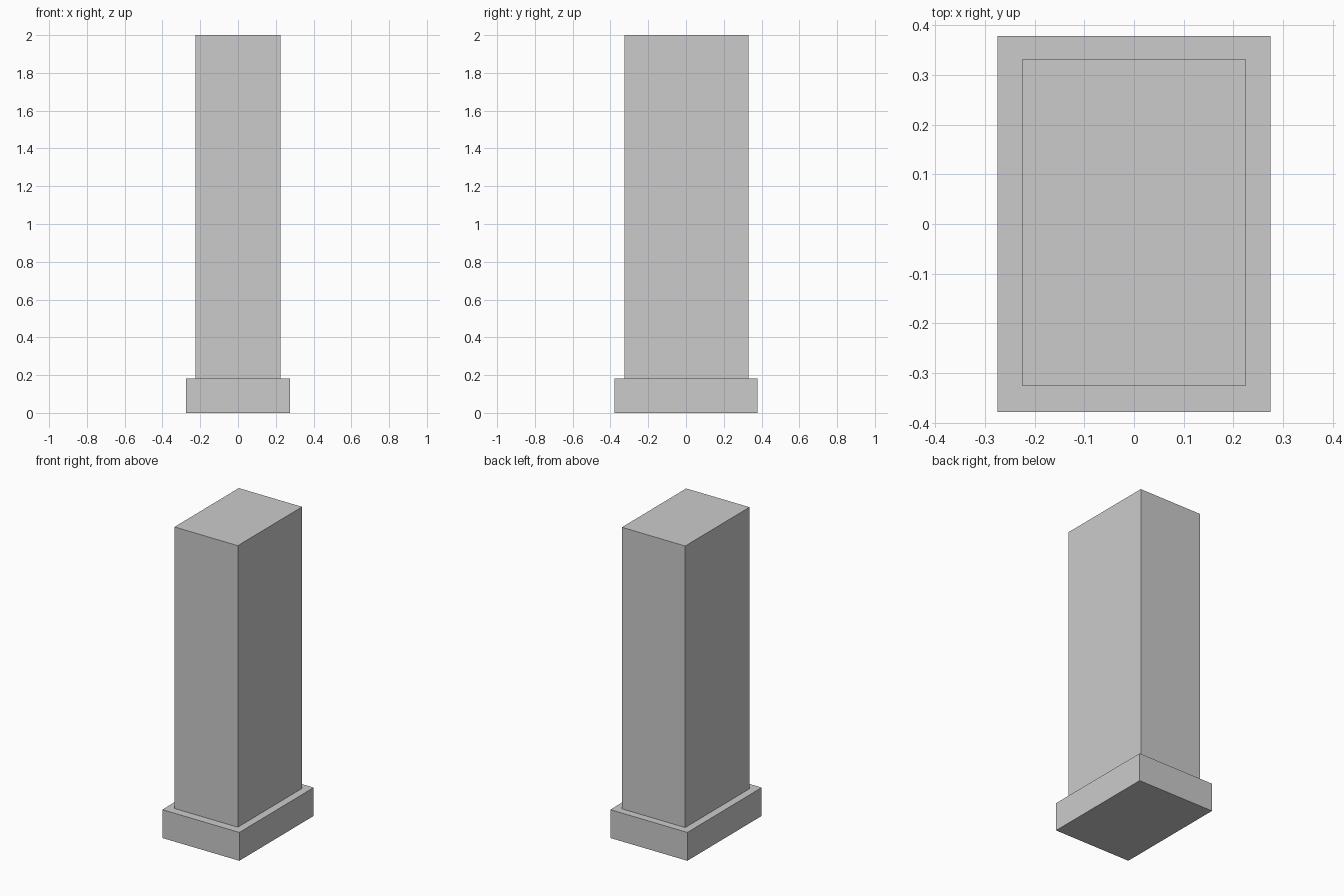
import bpy

if "Cube" in bpy.data.objects:
    bpy.data.objects.remove(bpy.data.objects["Cube"])


def box(name, x0, x1, y0, y1, z0, z1):
    """Axis-aligned box from its limits."""
    bpy.ops.mesh.primitive_cube_add(size=1)
    ob = bpy.context.object
    ob.name = name
    for v in ob.data.vertices:
        v.co.x = x0 if v.co.x < 0 else x1
        v.co.y = y0 if v.co.y < 0 else y1
        v.co.z = z0 if v.co.z < 0 else z1
    return ob


PLINTH_TOP = 0.183

# Wide low plinth
box("plinth", -0.275, 0.275, -0.379, 0.379, 0, PLINTH_TOP)

# Tall plain shaft, set very slightly towards the back
box("pillar_shaft", -0.226, 0.226, -0.325, 0.331, PLINTH_TOP, 2.0)
